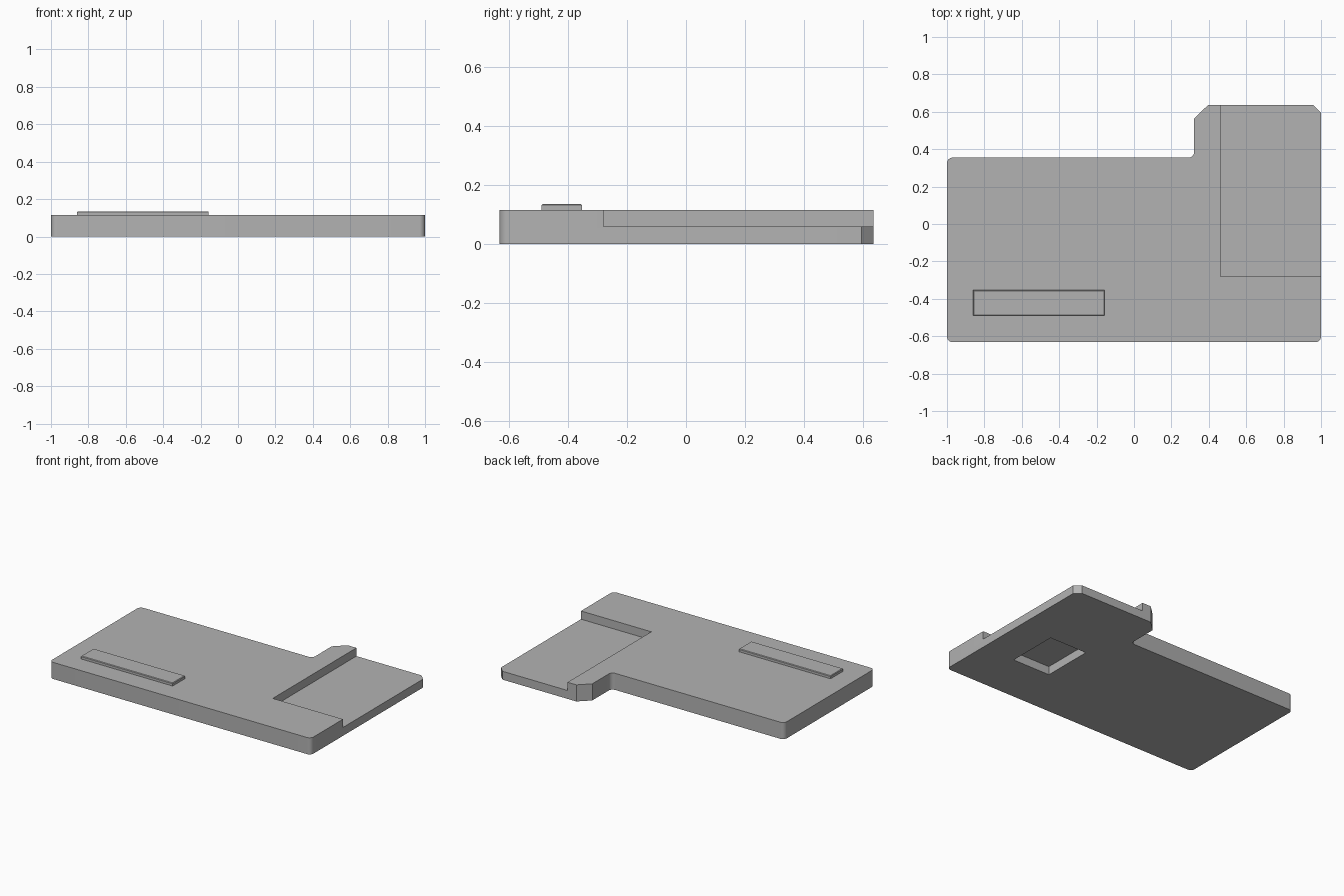
import bpy
import bmesh
from math import radians
from mathutils import Vector

cube = bpy.data.objects.get("Cube")
if cube:
    bpy.data.objects.remove(cube, do_unlink=True)

GREY = (0.45, 0.45, 0.45, 1.0)
grey = bpy.data.materials.new("plain grey")
grey.use_nodes = True
grey.diffuse_color = GREY
grey.node_tree.nodes["Principled BSDF"].inputs["Base Color"].default_value = GREY

HEIGHT, LEDGE, TOP = 0.115, 0.058, 0.135


def make_object(name, bm):
    bmesh.ops.recalc_face_normals(bm, faces=bm.faces)
    mesh = bpy.data.meshes.new(name)
    bm.to_mesh(mesh)
    bm.free()
    mesh.materials.append(grey)
    obj = bpy.data.objects.new(name, mesh)
    bpy.context.collection.objects.link(obj)
    return obj


def raise_faces(bm, faces, dz):
    """Extrude faces straight up or down, returning the moved faces."""
    geom = bmesh.ops.extrude_face_region(bm, geom=faces)["geom"]
    verts = [g for g in geom if isinstance(g, bmesh.types.BMVert)]
    bmesh.ops.translate(bm, verts=verts, vec=(0, 0, dz))
    return [g for g in geom if isinstance(g, bmesh.types.BMFace)]


def rounded(points, steps=6):
    """Round each (x, y, radius) corner, with radius as the setback."""
    out = []
    for i, (x, y, r) in enumerate(points):
        corner = Vector((x, y))
        if not r:
            out.append(corner)
            continue
        before = Vector(points[i - 1][:2]) - corner
        after = Vector(points[(i + 1) % len(points)][:2]) - corner
        a, b = before.normalized() * r, after.normalized() * r
        center = corner + a + b
        for k in range(steps + 1):
            arm = (-b).lerp(-a, k / steps).normalized() * r
            out.append(center + arm)
    return out


# Plate: outline with rounded corners and two chamfered back corners
outline = [(-1, -0.632, 0.03), (1, -0.632, 0.03), (1, 0.595, 0), (0.96, 0.635, 0),
           (0.395, 0.635, 0), (0.322, 0.565, 0), (0.322, 0.355, 0.03), (-1, 0.355, 0.03)]
bm = bmesh.new()
base = bm.faces.new([bm.verts.new((p.x, p.y, 0)) for p in rounded(outline)])
raise_faces(bm, [base], HEIGHT)
plate = make_object("plate", bm)

# Cutter: lowered back corner with a square window down through the plate
bm = bmesh.new()
xs, ys = (0.462, 0.75, 1.2), (-0.28, 0.08, 0.8)
grid = [[bm.verts.new((x, y, LEDGE)) for x in xs] for y in ys]
cells = [bm.faces.new((grid[j][i], grid[j][i + 1], grid[j + 1][i + 1], grid[j + 1][i]))
         for j in range(2) for i in range(2)]
upper = raise_faces(bm, cells, 0.2)
bm.faces.ensure_lookup_table()
window = [f for f in bm.faces if f not in upper
          and all(abs(v.co.z - LEDGE) < 1e-5 and v.co.x < 0.8 and v.co.y < 0.1
                  for v in f.verts)]
raise_faces(bm, window, -0.2)
cutter = make_object("corner_cutter", bm)
cutter.hide_render = True

cut = plate.modifiers.new("corner_cut", 'BOOLEAN')
cut.operation = 'DIFFERENCE'
cut.solver = 'EXACT'
cut.object = cutter
bpy.ops.object.select_all(action='DESELECT')
bpy.context.view_layer.objects.active = plate
plate.select_set(True)
bpy.ops.object.modifier_apply(modifier=cut.name)
bpy.data.objects.remove(cutter, do_unlink=True)
bpy.ops.object.shade_smooth_by_angle(angle=radians(30))

# Raised bar with a small bevel around its top
bm = bmesh.new()
x0, x1, y0, y1 = -0.86, -0.157, -0.49, -0.353
foot = bm.faces.new([bm.verts.new((x, y, HEIGHT - 0.005))
                     for x, y in ((x0, y0), (x1, y0), (x1, y1), (x0, y1))])
top = raise_faces(bm, [foot], TOP - HEIGHT + 0.005)
bmesh.ops.bevel(bm, geom=list(top[0].edges), offset=0.004, segments=1, affect='EDGES')
make_object("raised_bar", bm)
